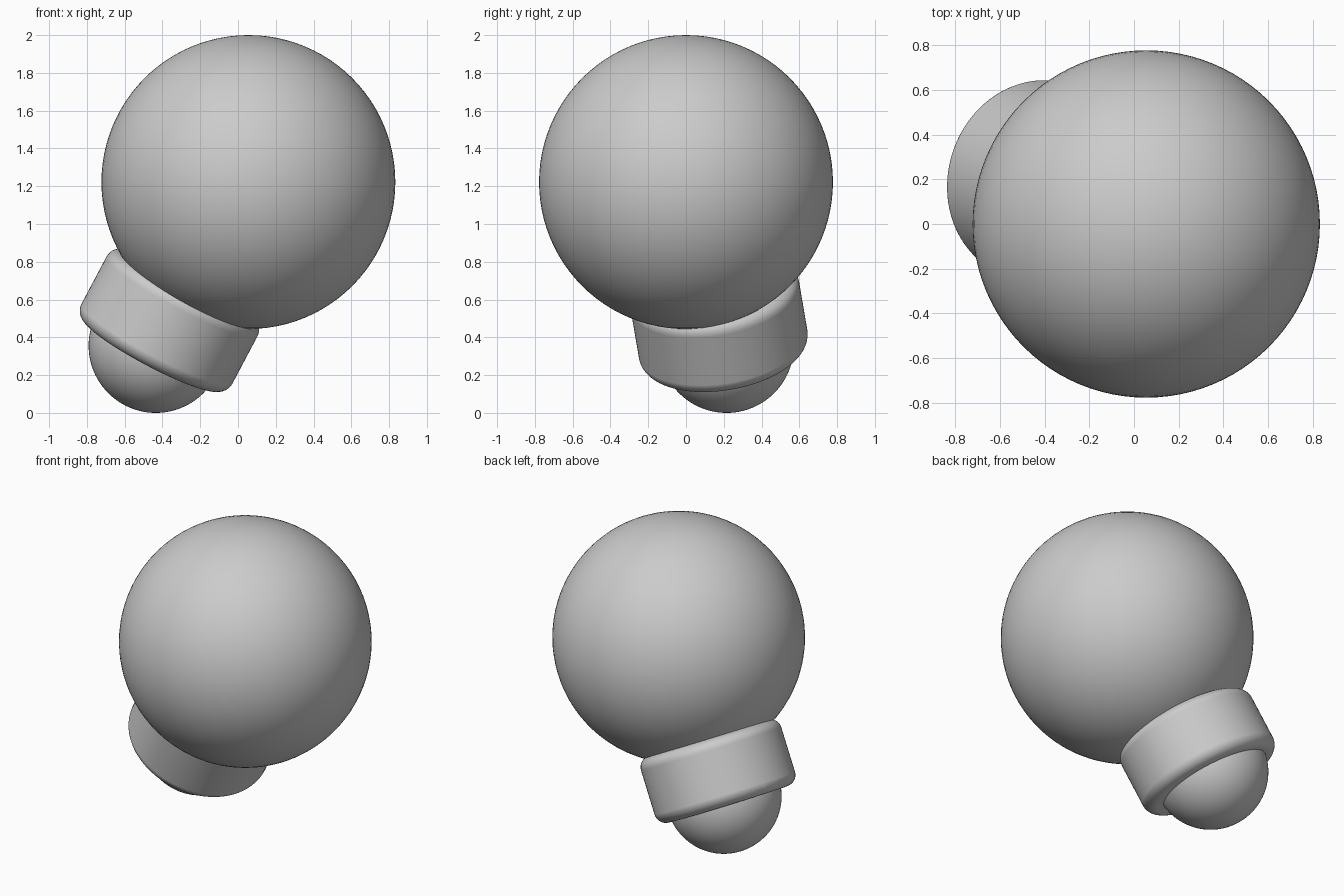
import bpy
from mathutils import Vector

if "Cube" in bpy.data.objects:
    bpy.data.objects.remove(bpy.data.objects["Cube"])


def smooth(obj, name):
    obj.name = name
    for p in obj.data.polygons:
        p.use_smooth = True
    return obj


def ball(name, centre, radius):
    bpy.ops.mesh.primitive_uv_sphere_add(segments=96, ring_count=48, radius=radius, location=centre)
    return smooth(bpy.context.object, name)


# Large globe and small end ball
ball("globe", (0.055, 0, 1.222), 0.778)
ball("end_ball", (-0.435, 0.215, 0.356), 0.356)

# Tilted collar with rounded rims
axis = Vector((-0.463, 0.149, -0.874))
bpy.ops.mesh.primitive_cylinder_add(vertices=96, radius=0.452, depth=0.426,
                                    location=(-0.363, 0.175, 0.491))
collar = smooth(bpy.context.object, "collar")
collar.rotation_euler = axis.to_track_quat('Z', 'Y').to_euler()
bevel = collar.modifiers.new("round_rims", 'BEVEL')
bevel.width = 0.07
bevel.segments = 8
bevel.limit_method = 'ANGLE'
bevel.angle_limit = 0.8
bevel.harden_normals = True
